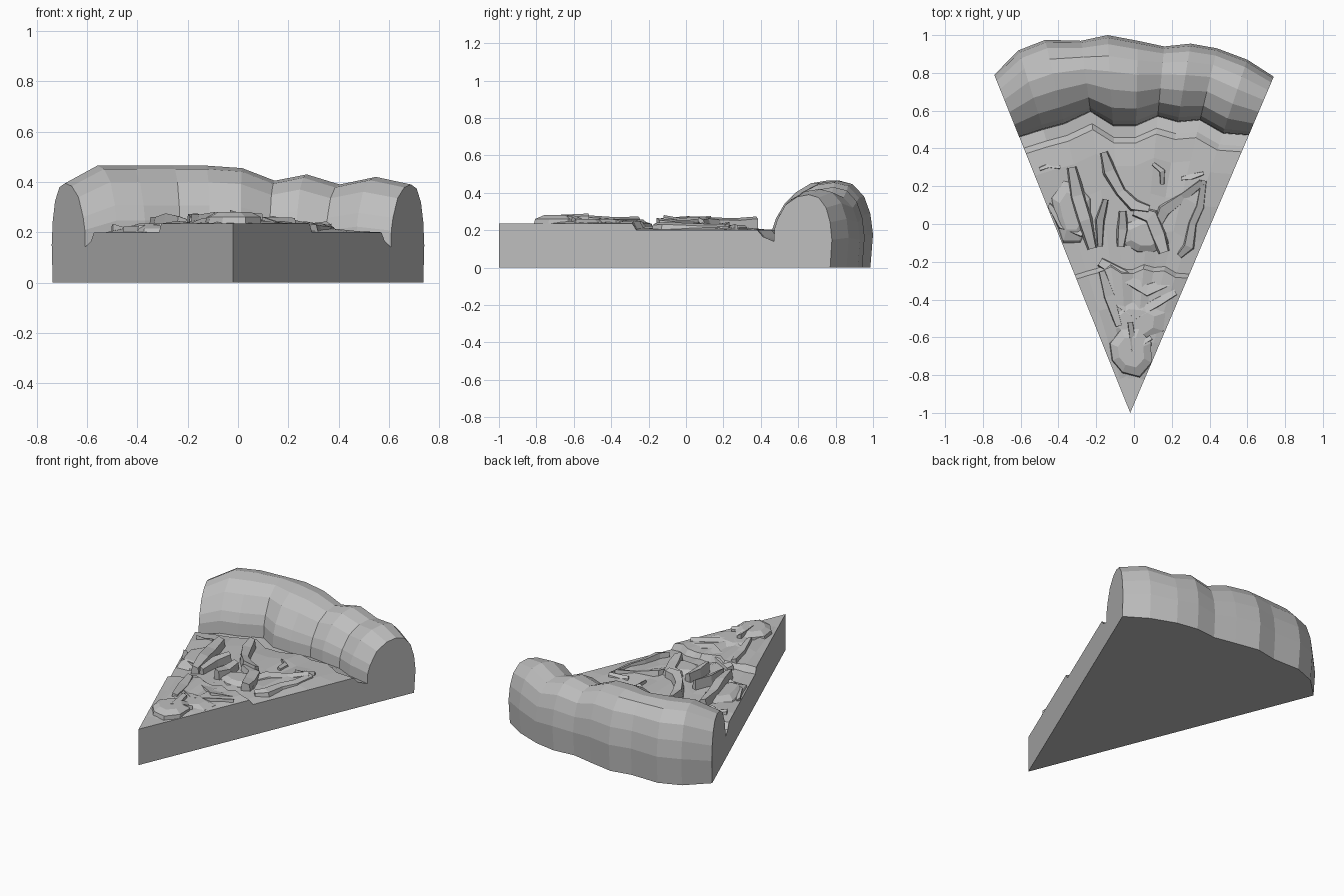
import bpy, bmesh, math, random
from mathutils import Vector

random.seed(4)
if "Cube" in bpy.data.objects:
    bpy.data.objects.remove(bpy.data.objects["Cube"], do_unlink=True)

grey = bpy.data.materials.new("plain grey")
grey.use_nodes = True
colour = (0.52, 0.52, 0.52, 1)
grey.diffuse_color = colour
for node in grey.node_tree.nodes:
    if node.type == 'BSDF_PRINCIPLED':
        node.inputs["Base Color"].default_value = colour

TIP = Vector((-0.02, -1, 0))


def finish(bm, name):
    """Turn the bmesh into a flat-shaded grey object."""
    bmesh.ops.recalc_face_normals(bm, faces=bm.faces)
    mesh = bpy.data.meshes.new(name)
    bm.to_mesh(mesh)
    bm.free()
    mesh.materials.append(grey)
    obj = bpy.data.objects.new(name, mesh)
    bpy.context.collection.objects.link(obj)
    return obj


def inside(x, y, z):
    """Keep a point within the straight cut sides of the slice."""
    limit = max(0.4 * (y + 1), 0)
    return (min(max(x, TIP.x - limit), TIP.x + limit * 1.05), y, z)


def skin(bm, rings):
    """Join closed rings of vertices and cap both ends."""
    count = len(rings[0])
    for a, b in zip(rings, rings[1:]):
        for j in range(count):
            k = (j + 1) % count
            bm.faces.new((a[j], a[k], b[k], b[j]))
    bm.faces.new(rings[0])
    bm.faces.new(rings[-1])


# Slice stations from right to left: rim x, rim y, crust inner y, crust height
stations = [
    (-0.74, 0.79, 0.46, 0.395), (-0.61, 0.92, 0.50, 0.465),
    (-0.47, 0.975, 0.53, 0.465), (-0.28, 0.97, 0.595, 0.465),
    (-0.14, 1.0, 0.52, 0.465), (0.02, 0.97, 0.52, 0.455),
    (0.16, 0.94, 0.57, 0.405), (0.3, 0.955, 0.54, 0.43),
    (0.44, 0.93, 0.55, 0.39), (0.6, 0.87, 0.48, 0.42),
    (0.74, 0.78, 0.47, 0.39)]
# Cheese rows: fraction of the way to the crust, height
cheese_rows = [(0.12, 0.235), (0.25, 0.235), (0.36, 0.235), (0.485, 0.235),
               (0.5, 0.2), (0.62, 0.2), (0.74, 0.2), (0.86, 0.2),
               (0.94, 0.2), (0.96, 0.165)]
# Crust section: fraction across the crust, fraction of its height
crust_section = [(0, 0.36), (0.01, 0.53), (0.06, 0.66), (0.2, 0.86),
                 (0.4, 0.97), (0.6, 1), (0.77, 0.96), (0.9, 0.82),
                 (0.97, 0.62), (1, 0.38), (0.97, 0)]


def build_slice():
    bm = bmesh.new()
    tip_low = bm.verts.new(TIP)
    tip_top = bm.verts.new(TIP + Vector((0, 0, 0.235)))
    columns = []
    for i, (x, y, inner, height) in enumerate(stations):
        rim = Vector((x, y, 0)) - TIP
        start = (inner + 1) / (y + 1)
        edge = i in (0, len(stations) - 1)
        column = []
        for t, z in cheese_rows:
            bump = 0 if edge or t > 0.9 or t < 0.2 else random.uniform(0, 0.025)
            column.append(bm.verts.new(TIP + rim * start * t + Vector((0, 0, z + bump))))
        for u, f in crust_section:
            t = start + (1 - start) * u
            column.append(bm.verts.new(TIP + rim * t + Vector((0, 0, height * f))))
        columns.append(column)
    for a, b in zip(columns, columns[1:]):
        bm.faces.new((tip_top, a[0], b[0]))
        for j in range(len(a) - 1):
            bm.faces.new((a[j], a[j + 1], b[j + 1], b[j]))
    # Cut sides and flat underside
    for column in (columns[0], columns[-1]):
        bm.faces.new([tip_low, tip_top] + column)
    bm.faces.new([tip_low] + [c[-1] for c in columns])
    return finish(bm, "slice_with_crust")


def strip(name, path, width, top):
    """Low-poly topping strip that follows a path and narrows at its ends."""
    bm = bmesh.new()
    points = [Vector(p) for p in path]
    rings = []
    for i, p in enumerate(points):
        along = (points[min(i + 1, len(points) - 1)] - points[max(i - 1, 0)]).normalized()
        side = Vector((-along.y, along.x))
        half = width / 2 * (0.6 if i in (0, len(points) - 1) else random.uniform(0.85, 1.15))
        z = top + random.uniform(-0.012, 0.006)
        ring = []
        for k, h in ((-1.3, 0.18), (-0.8, z), (0.8, z - 0.012), (1.3, 0.18)):
            q = p + side * half * k
            ring.append(bm.verts.new(inside(q.x, q.y, h)))
        rings.append(ring)
    skin(bm, rings)
    return finish(bm, name)


def mound(name, x, y, rx, ry, top, sides=8):
    """Irregular low mound with sloping sides."""
    bm = bmesh.new()
    rings = []
    wobble = [random.uniform(0.85, 1.15) for _ in range(sides)]
    for scale, z in ((1, 0.19), (0.88, top - 0.02), (0.55, top)):
        ring = []
        for i, w in enumerate(wobble):
            a = math.tau * (i + 0.5) / sides
            ring.append(bm.verts.new(inside(x + rx * scale * w * math.cos(a),
                                            y + ry * scale * w * math.sin(a), z)))
        rings.append(ring)
    skin(bm, rings)
    return finish(bm, name)


build_slice()

# Curved topping strips
strip("pepper_strip_middle", [(-0.16, 0.38), (-0.13, 0.28), (-0.07, 0.17),
                              (0, 0.1), (0.08, 0.08)], 0.06, 0.275)
strip("pepper_strip_left", [(0.37, 0.23), (0.35, 0.09), (0.31, 0),
                            (0.29, -0.12), (0.24, -0.17)], 0.05, 0.238)
strip("pepper_branch_left", [(0.36, 0.22), (0.26, 0.14), (0.16, 0.07),
                             (0.11, -0.04)], 0.06, 0.238)
strip("pepper_strip_centre", [(-0.15, 0.13), (-0.18, 0.02), (-0.18, -0.12)], 0.045, 0.27)
strip("onion_strip_right", [(-0.33, 0.3), (-0.3, 0.15), (-0.26, 0.02),
                            (-0.22, -0.13)], 0.075, 0.27)
strip("onion_branch_right", [(-0.46, 0.1), (-0.38, 0), (-0.27, -0.05)], 0.07, 0.235)
strip("mushroom_stem", [(-0.06, 0.07), (-0.06, -0.03), (-0.07, -0.12)], 0.06, 0.275)
strip("mushroom_cap", [(0, 0.07), (0.09, 0.04), (0.13, -0.06), (0.16, -0.15)], 0.09, 0.265)
strip("onion_strip_front", [(-0.18, -0.2), (-0.06, -0.27), (0.07, -0.35),
                            (0.22, -0.29)], 0.08, 0.255)
strip("pepper_strip_front", [(-0.17, -0.25), (-0.13, -0.38), (-0.08, -0.54)], 0.06, 0.275)
strip("onion_curl_front", [(-0.09, -0.42), (0.01, -0.48), (0.13, -0.41),
                           (0.22, -0.36)], 0.06, 0.265)
strip("pepper_chip_front", [(-0.02, -0.52), (0, -0.66), (0.09, -0.6)], 0.05, 0.285)
strip("herb_chip_left", [(0.1, 0.32), (0.15, 0.28), (0.15, 0.21)], 0.035, 0.235)
strip("herb_chip_right", [(-0.5, 0.29), (-0.45, 0.31), (-0.39, 0.3)], 0.03, 0.23)
strip("herb_chip_far_left", [(0.25, 0.24), (0.3, 0.25), (0.37, 0.27)], 0.03, 0.23)

# Melted mounds under the toppings
mound("tip_mound", -0.02, -0.68, 0.13, 0.14, 0.28)
mound("front_mound", 0.01, -0.52, 0.17, 0.13, 0.26)
mound("right_mound", -0.33, 0.07, 0.11, 0.17, 0.235)
mound("centre_mound", 0.06, -0.06, 0.14, 0.12, 0.24)
